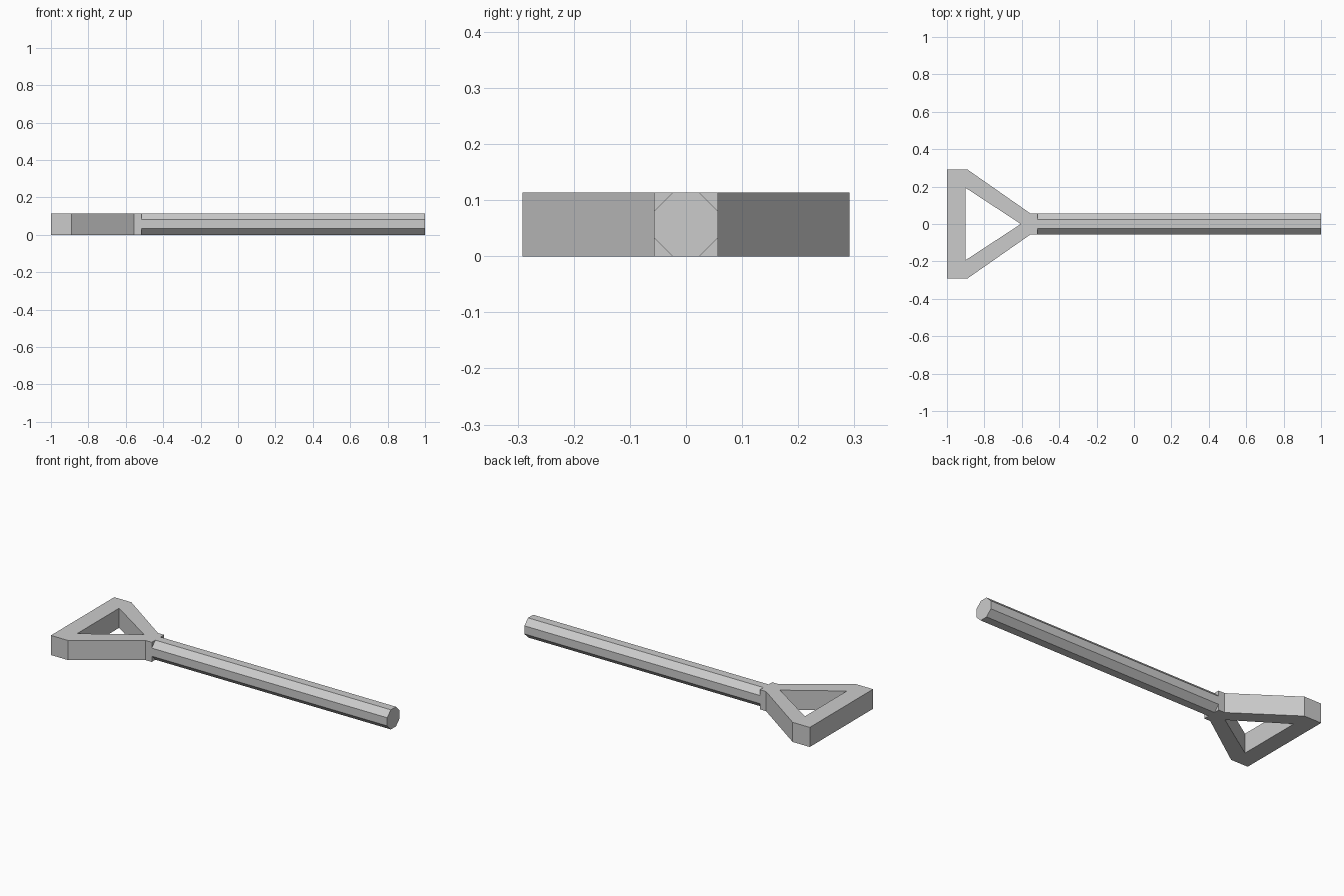
import bpy, bmesh, math
from mathutils import Matrix, Vector

cube = bpy.data.objects.get("Cube")
if cube:
    bpy.data.objects.remove(cube, do_unlink=True)

THICK = 0.114          # overall thickness
JOINT_X = -0.515       # where the shaft leaves the handle

grey = bpy.data.materials.new("plain_grey")
grey.use_nodes = True
colour = (0.6, 0.6, 0.6, 1)
grey.diffuse_color = colour
grey.node_tree.nodes["Principled BSDF"].inputs["Base Color"].default_value = colour


def make_object(name, bm):
    bmesh.ops.recalc_face_normals(bm, faces=bm.faces)
    mesh = bpy.data.meshes.new(name)
    bm.to_mesh(mesh)
    bm.free()
    mesh.materials.append(grey)
    obj = bpy.data.objects.new(name, mesh)
    bpy.context.collection.objects.link(obj)
    return obj


# Triangular grip with a square neck: half plan, mirrored, then extruded
corner, shoulder = (-1, 0.291), (-0.89, 0.291)
neck, neck_end = (-0.555, 0.057), (JOINT_X, 0.057)
hole_corner, hole_tip = (-0.90, 0.193), (-0.605, 0)
half_plan = [
    [(-1, 0), (-0.90, 0), hole_corner, corner],
    [corner, hole_corner, shoulder],
    [shoulder, hole_corner, hole_tip, neck],
    [neck, hole_tip, (JOINT_X, 0), neck_end],
]
bm = bmesh.new()
for side in (1, -1):
    for plate in half_plan:
        bm.faces.new([bm.verts.new((x, y * side, 0)) for x, y in plate])
bmesh.ops.remove_doubles(bm, verts=bm.verts, dist=0.0001)
bmesh.ops.recalc_face_normals(bm, faces=bm.faces)
top = bmesh.ops.extrude_face_region(bm, geom=bm.faces[:], use_keep_orig=True)
top_verts = [g for g in top["geom"] if isinstance(g, bmesh.types.BMVert)]
bmesh.ops.translate(bm, verts=top_verts, vec=Vector((0, 0, THICK)))
make_object("grip", bm)

# Octagonal shaft, flat sides up
bm = bmesh.new()
radius = THICK / 2 / math.cos(math.pi / 8)
length = 1 - JOINT_X
place = (Matrix.Translation((JOINT_X + length / 2, 0, THICK / 2))
         @ Matrix.Rotation(math.pi / 2, 4, "Y")
         @ Matrix.Rotation(math.pi / 8, 4, "Z"))
bmesh.ops.create_cone(bm, cap_ends=True, segments=8, radius1=radius,
                      radius2=radius, depth=length, matrix=place)
make_object("shaft", bm)
